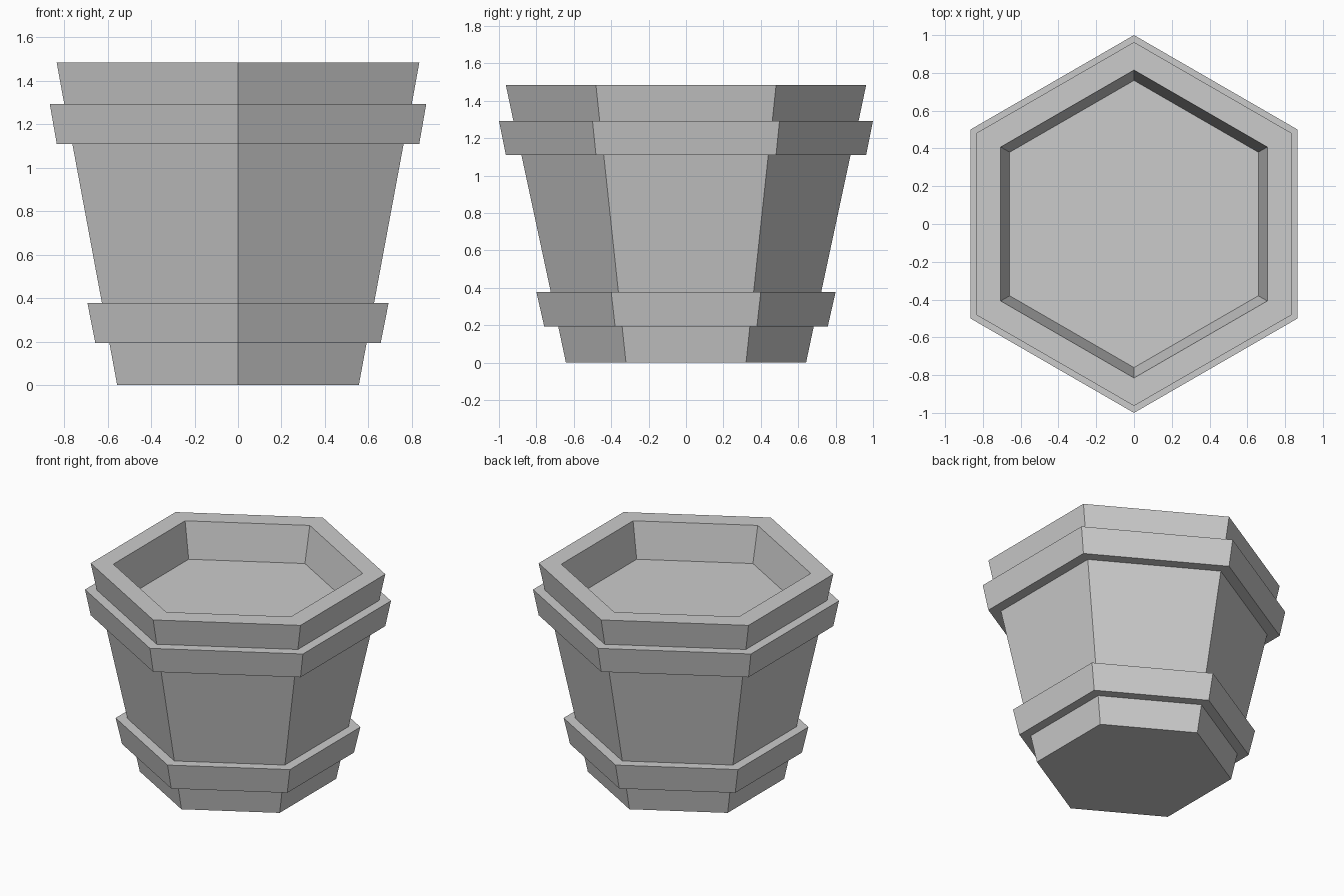
import bpy, bmesh
from math import cos, sin, pi

if "Cube" in bpy.data.objects:
    bpy.data.objects.remove(bpy.data.objects["Cube"])

SIDES = 6


def ring(bm, radius, z):
    # Hexagon with corners on the +y and -y axes
    return [bm.verts.new((radius * cos(pi / 2 + i * 2 * pi / SIDES),
                          radius * sin(pi / 2 + i * 2 * pi / SIDES), z))
            for i in range(SIDES)]


def lathe(name, profile, cap_start=False, cap_end=False):
    bm = bmesh.new()
    rings = [ring(bm, r, z) for r, z in profile]
    for a, b in zip(rings, rings[1:]):
        for i in range(SIDES):
            j = (i + 1) % SIDES
            bm.faces.new((a[i], a[j], b[j], b[i]))
    if cap_start:
        bm.faces.new(rings[0][::-1])
    if cap_end:
        bm.faces.new(rings[-1])
    mesh = bpy.data.meshes.new(name)
    bm.to_mesh(mesh)
    bm.free()
    obj = bpy.data.objects.new(name, mesh)
    bpy.context.collection.objects.link(obj)
    return obj


SOIL_R, SOIL_Z = 0.76, 1.23

# Tapered pot: foot, lower band, body, upper band, rim, inner wall
lathe("planter_pot", [
    (0.642, 0.0), (0.683, 0.193),
    (0.758, 0.193), (0.80, 0.378),
    (0.723, 0.378), (0.88, 1.11),
    (0.963, 1.11), (1.0, 1.293),
    (0.923, 1.293), (0.963, 1.483),
    (0.815, 1.483), (SOIL_R, SOIL_Z),
], cap_start=True)

# Soil surface filling the pot opening
lathe("soil", [(SOIL_R, SOIL_Z)], cap_end=True)
